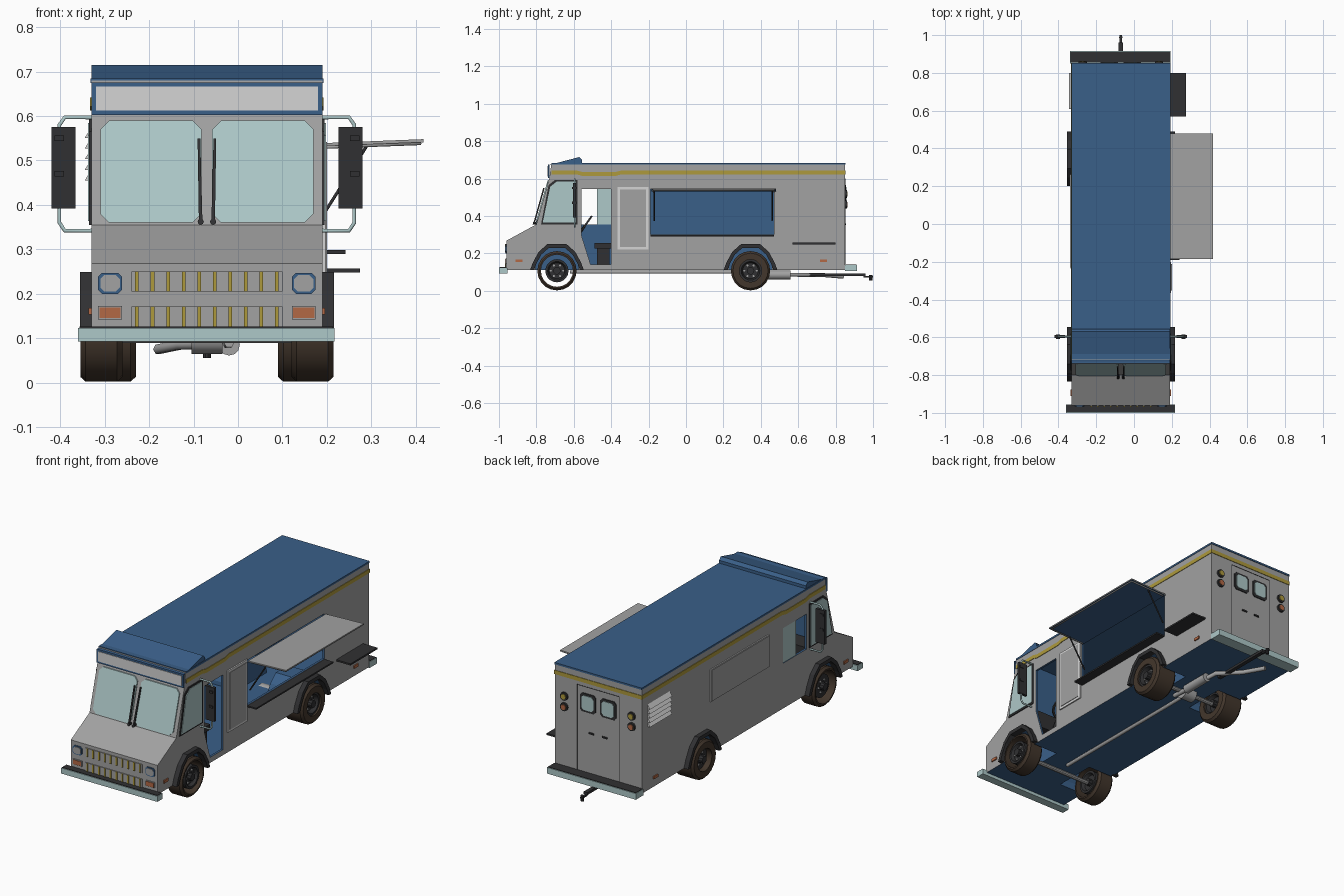
import bpy, bmesh, math

if "Cube" in bpy.data.objects:
    bpy.data.objects.remove(bpy.data.objects["Cube"], do_unlink=True)

C, HALF = -0.07, 0.26           # body centre line and half width
L, R = C - HALF, C + HALF


def material(name, *rgb):
    m = bpy.data.materials.new(name)
    m.use_nodes = True
    m.diffuse_color = (*rgb, 1)
    m.node_tree.nodes["Principled BSDF"].inputs["Base Color"].default_value = (*rgb, 1)
    return m


grey = material("body_grey", .36, .36, .36)
blue = material("blue", .042, .115, .25)
white = material("light_grey", .66, .66, .66)
glass = material("pale_teal", .42, .58, .58)
black = material("charcoal", .03, .03, .032)
rubber = material("brown_rubber", .055, .037, .025)
yellow = material("yellow", .42, .32, .045)
orange = material("orange", .45, .14, .06)


def mesh_object(name, verts, faces, *mats):
    me = bpy.data.meshes.new(name)
    me.from_pydata(verts, [], faces)
    bm = bmesh.new()
    bm.from_mesh(me)
    bmesh.ops.remove_doubles(bm, verts=bm.verts, dist=1e-5)
    bmesh.ops.recalc_face_normals(bm, faces=bm.faces)
    bm.to_mesh(me)
    bm.free()
    ob = bpy.data.objects.new(name, me)
    bpy.context.collection.objects.link(ob)
    for m in mats:
        me.materials.append(m)
    return ob


def prism(name, pts, axis, lo, hi, *mats):
    """Extrude a 2D outline along an axis."""
    place = {"x": lambda a, b, t: (t, a, b), "y": lambda a, b, t: (a, t, b),
             "z": lambda a, b, t: (a, b, t)}[axis]
    n = len(pts)
    verts = [place(a, b, t) for t in (lo, hi) for a, b in pts]
    faces = [range(n), range(n, 2 * n)]
    faces += [(i, (i + 1) % n, n + (i + 1) % n, n + i) for i in range(n)]
    return mesh_object(name, verts, [tuple(f) for f in faces], *mats)


def rect(a0, a1, b0, b1, c=0):
    """Rectangle outline, with corners cut by c."""
    if not c:
        return [(a0, b0), (a1, b0), (a1, b1), (a0, b1)]
    return [(a0 + c, b0), (a1 - c, b0), (a1, b0 + c), (a1, b1 - c),
            (a1 - c, b1), (a0 + c, b1), (a0, b1 - c), (a0, b0 + c)]


def box(name, x0, x1, y0, y1, z0, z1, *mats):
    return prism(name, rect(x0, x1, y0, y1), "z", z0, z1, *mats)


def framed(name, pts, axis, at, out, w, rim, fill):
    """A rim plate with a smaller plate just proud of it."""
    ca, cb = [(min(v) + max(v)) / 2 for v in zip(*pts)]
    inner = [(a - math.copysign(w, a - ca), b - math.copysign(w, b - cb)) for a, b in pts]
    return [prism(name + "_frame", pts, axis, at - out * .004, at + out * .005, rim),
            prism(name, inner, axis, at, at + out * .008, fill)]


def lathe(name, centre, profile, n, mat, axis="x"):
    """Spin (along, radius) points round an axis."""
    verts, k = [], len(profile)
    for i in range(n):
        c, s = math.cos(math.tau * i / n), math.sin(math.tau * i / n)
        for t, r in profile:
            p = {"x": (t, r * c, r * s), "y": (r * c, t, r * s), "z": (r * c, r * s, t)}[axis]
            verts.append([u + v for u, v in zip(centre, p)])
    faces = [(i * k + j, i * k + (j + 1) % k, (i + 1) % n * k + (j + 1) % k, (i + 1) % n * k + j)
             for i in range(n) for j in range(k)]
    ob = mesh_object(name, verts, faces, mat)
    bpy.ops.object.select_all(action="DESELECT")
    ob.select_set(True)
    bpy.context.view_layer.objects.active = ob
    bpy.ops.object.shade_smooth_by_angle(angle=math.radians(35))
    return ob


def drum(name, centre, half, r, n, mat, axis="x"):
    return lathe(name, centre, [(-half, 0), (-half, r), (half, r), (half, 0)], n, mat, axis)


def tube(name, pts, r, mat):
    cu = bpy.data.curves.new(name, "CURVE")
    cu.dimensions, cu.bevel_depth, cu.bevel_resolution, cu.use_fill_caps = "3D", r, 1, True
    sp = cu.splines.new("POLY")
    sp.points.add(len(pts) - 1)
    for q, p in zip(sp.points, pts):
        q.co = (*p, 1)
    cu.materials.append(mat)
    ob = bpy.data.objects.new(name, cu)
    bpy.context.collection.objects.link(ob)


def cut(ob, cutter):
    """Subtract a cutter for good; its faces become the second material."""
    for p in cutter.data.polygons:
        p.material_index = 1
    mod = ob.modifiers.new("cut", "BOOLEAN")
    mod.operation, mod.solver, mod.object = "DIFFERENCE", "EXACT", cutter
    dg = bpy.context.evaluated_depsgraph_get()
    me = bpy.data.meshes.new_from_object(ob.evaluated_get(dg))
    ob.modifiers.clear()
    ob.data = me
    bpy.data.objects.remove(cutter, do_unlink=True)


def lean(ob):
    """Lay an upright plate on the sloping windscreen plane."""
    for v in ob.data.vertices:
        v.co.y += -.80 + (v.co.z - .355) * .28


AXLES = {"front": -.69, "rear": .345}
SIDES = {"left": 1, "right": -1}


def arch(y, k, low):
    half = [(.14, low), (.125, .15), (.095, .205), (.05, .245)]
    pts = [(-a, b) for a, b in half] + [(a, b) for a, b in reversed(half)]
    return [(y + a * k, .11 + (b - .11) * k) for a, b in pts]


# Hollow body shell with wheel wells and openings
body = prism("body", [(-.96, .11), (-.96, .268), (-.80, .355), (-.73, .605), (-.72, .68),
                      (.85, .68), (.85, .11)], "x", L, R, grey, blue)
for p in body.data.polygons:
    p.material_index = int(p.normal.z < -.9)
cavity = box("cavity", L + .012, R - .012, -.70, .838, .13, .668, grey, blue)
for y in AXLES.values():
    for s in SIDES.values():
        cut(cavity, prism("well", arch(y, 1.02, 0), "x", C + s * .09, C + s * .4, grey, blue))
cut(body, cavity)
for y in AXLES.values():
    for s in SIDES.values():
        cut(body, prism("arch", arch(y, .9, 0), "x", C + s * .11, C + s * .4, grey, blue))
door = [(-.56, .545), (-.40, .545), (-.40, .14), (-.51, .14), (-.56, .30)]
for pts, s in ((door, 1), (rect(-.19, .47, .30, .545), 1), (rect(-.56, -.36, .355, .545), -1)):
    cut(body, prism("opening", pts, "x", C + s * .22, C + s * .3, grey, blue))

# Roof, visor and sign panel
box("roof", L - .002, R + .002, -.718, .853, .674, .684, blue)
prism("roof_visor", [(-.735, .672), (-.57, .715), (-.555, .70), (-.555, .68)], "x", L, R, blue)
framed("sign_panel", rect(L, R, .602, .676), "y", -.733, -1, .01, blue, white)

# Windscreen and wipers
for side, s in SIDES.items():
    pane = prism(side + "_windscreen", rect(C + s * .012, C + s * .24, .36, .59, s * .02)
                 if s > 0 else rect(C - .24, C - .012, .36, .59, .02), "y", -.006, .002, glass)
    lean(pane)
    x = C + s * .014
    blade = prism(side + "_wiper", [(x - .004, .36), (x + .004, .36), (x + s * .004 + .003, .55),
                                    (x + s * .004 - .003, .55)], "y", -.018, -.010, black)
    lean(blade)
    lean(drum(side + "_wiper_pivot", (x, -.01, .362), .01, .007, 8, black, "y"))

# Grilles, headlights and indicators
for name, z in (("upper", .205), ("lower", .126)):
    box(name + "_grille", C - .17, C + .17, -.964, -.955, z, z + .045, grey)
    for i in range(10):
        x = C + (i - 4.5) * .035
        box(f"{name}_grille_bar_{i}", x - .004, x + .004, -.968, -.96, z, z + .045, yellow)
for side, s in SIDES.items():
    x = C + s * .218
    framed(side + "_headlight", rect(x - .027, x + .027, .20, .247, .009), "y", -.96, -1, .005, blue, grey)
    framed(side + "_indicator", rect(x - .027, x + .027, .142, .172), "y", -.96, -1, .003, grey, orange)

# Parts repeated on both flanks
stripe_top = [(-.718, .642), (-.58, .642), (-.55, .634), (-.38, .634), (-.35, .642), (.853, .642)]
stripe = stripe_top + [(a, b - .021) for a, b in reversed(stripe_top)]
quarter = [(-.775, .355), (-.735, .565), (-.70, .593), (-.58, .593), (-.58, .355)]
for side, s in SIDES.items():
    wall = C + s * HALF
    prism(side + "_stripe", stripe, "x", wall - s * .002, wall + s * .003, yellow)
    framed(side + "_quarter_window", quarter, "x", wall, s, .009, black, glass)
    for name, y in (("front", -.893), ("rear", .735)):
        prism(f"{side}_{name}_marker", rect(y - .018, y + .018, .153, .168), "x", wall, wall + s * .006, orange)
    for name, y in AXLES.items():
        ring = arch(y, 1.03, .11) + arch(y, .88, .11)[::-1]
        prism(f"{side}_{name}_fender", ring, "x", wall - s * .01, wall + s * .026, black)
    arm = [(.26, .597), (.32, .597), (.332, .58), (.332, .36), (.32, .342), (.26, .342)]
    tube(side + "_mirror_arm", [(C + s * d, -.595, z) for d, z in arm], .005, glass)
    box(side + "_mirror", C + s * .296, C + s * .35, -.603, -.588, .392, .575, black)
    for z in (.47, .55):
        box(f"{side}_mirror_clamp", C + s * .322, C + s * .343, -.609, -.585, z - .006, z + .006, black)

# Sliding door, serving hatch, awning and shelves
framed("sliding_door", rect(-.365, -.20, .22, .555), "x", R + .002, 1, .013, white, grey)
awning = prism("awning", [(R, .532), (R + .228, .541), (R + .228, .548), (R, .539)], "y", -.185, .48, grey, blue)
for p in awning.data.polygons:
    p.material_index = int(p.normal.z < -.9)
tube("awning_frame", [(R + .01, -.175, .53), (R + .22, -.175, .538), (R + .22, .47, .538),
                      (R + .01, .47, .53)], .004, grey)
for y in (-.17, .46):
    tube("awning_strut", [(R, y, .375), (R + .10, y, .533)], .004, black)
box("serving_counter", R, R + .052, -.19, .47, .290, .298, black)
box("side_shelf", R, R + .085, .57, .80, .248, .257, black)

# Fixed panel, sliding glass and louvres on the other flank
framed("side_panel", rect(-.235, .265, .385, .56), "x", L, -1, .005, white, grey)
box("cab_side_glass", L + .003, L + .009, -.475, -.36, .355, .545, glass)
for i in range(5):
    z = .455 + i * .024
    prism(f"louvre_{i}", [(L, z + .024), (L - .015, z), (L, z)], "y", .61, .80, white)

# Rear doors, windows and lamps
BACK = .85
box("rear_stripe", L, R, BACK, BACK + .003, .621, .642, yellow)
for side, s in SIDES.items():
    x = C + s * .061
    framed(side + "_rear_window", rect(x - .047, x + .047, .465, .565, .012), "y", BACK, 1, .011, black, glass)
    box(side + "_door_seam", C + s * .127 - .001, C + s * .127 + .001, BACK, BACK + .002, .14, .60, black)
    box(side + "_door_handle", C + s * .04 - .015, C + s * .04 + .015, BACK, BACK + .006, .352, .36, black)
    for z, m in ((.517, yellow), (.46, orange)):
        centre = (C + s * .202, BACK, z)
        drum(side + "_lamp_rim", centre, .010, .022, 14, black, "y")
        drum(side + "_lamp", centre, .014, .014, 14, m, "y")
box("door_top_seam", C - .127, C + .127, BACK, BACK + .002, .599, .601, black)

# Bumpers with dark tread tops, and tow hitch
for name, x0, x1, y0, y1, z0, z1 in (("front", C - .29, C + .287, -1, -.955, .093, .123),
                                     ("rear", L - .01, R + .003, .85, .915, .105, .138)):
    box(name + "_bumper", x0, x1, y0, y1, z0, z1, glass)
    box(name + "_bumper_tread", x0 + .003, x1 - .003, y0 + .004, y1 - .004, z1 - .002, z1 + .003, black)
box("hitch_bar", C - .011, C + .011, .60, .96, .078, .092, black)
box("hitch_tongue", C - .006, C + .006, .95, 1, .07, .078, black)
drum("hitch_ball", (C, .988, .07), .015, .009, 10, black, "z")

# Wheels and axles
for name, y in AXLES.items():
    rear = name == "rear"
    width, bead = (.125, .06) if rear else (.095, .086)
    for side, s in SIDES.items():
        centre = (C + s * (.285 - width / 2), y, .107)
        h = width / 2
        lathe(f"{side}_{name}_tyre", centre, [(-h, bead), (-h, .094), (.012 - h, .105), (h - .012, .105),
                                              (h, .094), (h, bead)], 20, rubber)
        lathe(f"{side}_{name}_rim", centre, [(-h * .5, 0), (-h * .5, .062), (h * .85, .062), (h * .85, .05),
                                             (h * .5, .042), (h * .5, 0)], 20, black)
        drum(f"{side}_{name}_hub", centre, h * .95, .02, 10, black)
        for i in range(6):
            a = math.tau * i / 6
            nut = (centre[0] + s * h * .5, y + .033 * math.cos(a), .107 + .033 * math.sin(a))
            drum("wheel_nut", nut, .008, .006, 6, grey)
    drum(name + "_axle", (C, y, .10), .20, .012, 10, grey)

# Drive shaft, differential and exhaust
tube("drive_shaft", [(C, -.62, .10), (C, .30, .10)], .01, grey)
drum("differential", (C, .345, .10), .035, .036, 12, grey)
tube("exhaust", [(C + .05, .30, .09), (C + .04, .62, .085), (C - .06, .72, .085), (C - .11, .84, .075)], .012, grey)
drum("muffler", (C + .05, .48, .085), .08, .024, 12, grey, "y")

# Driver seat and steering
box("seat_pedestal", -.02, .10, -.475, -.41, .13, .225, black)
box("seat_cushion", -.03, .11, -.49, -.395, .225, .255, black)
box("dashboard", L + .02, R - .02, -.70, -.60, .25, .34, black)
tube("steering_column", [(.04, -.60, .26), (.04, -.54, .35)], .008, black)
wheel = lathe("steering_wheel", (0, 0, 0), [(-.005, .045), (.005, .045), (.005, .055), (-.005, .055)], 16, black, "z")
wheel.location, wheel.rotation_euler = (.04, -.535, .355), (math.radians(55), 0, 0)
